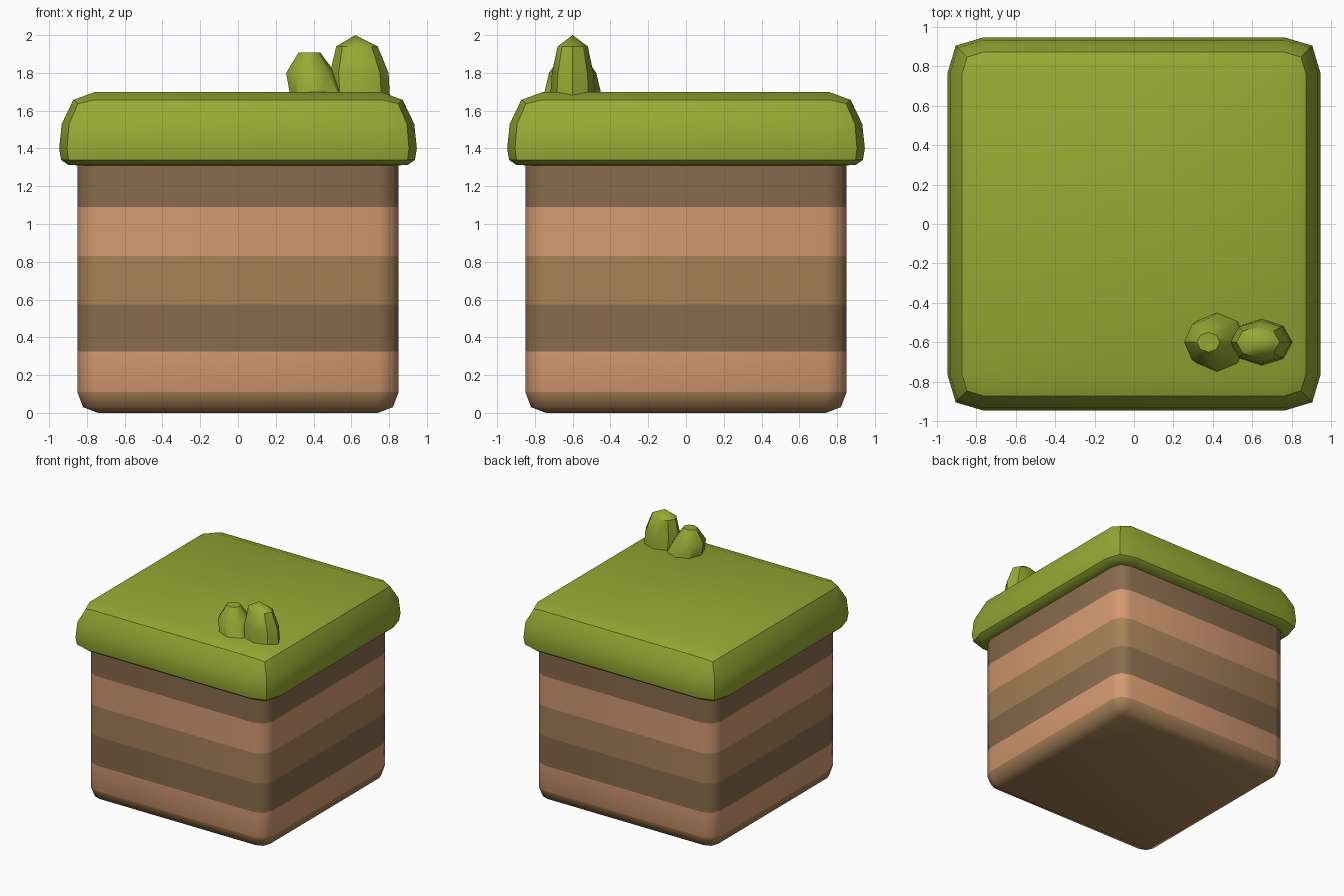
import bpy, bmesh, math

if "Cube" in bpy.data.objects:
    bpy.data.objects.remove(bpy.data.objects["Cube"])


def material(name, rgb):
    m = bpy.data.materials.new(name)
    m.diffuse_color = (*rgb, 1)
    m.use_nodes = True
    m.node_tree.nodes["Principled BSDF"].inputs["Base Color"].default_value = m.diffuse_color
    return m


GRASS = material("grass", (0.305, 0.40, 0.034))
CLAY = material("clay", (0.66, 0.32, 0.165))
SOIL = material("soil", (0.39, 0.22, 0.095))
DARK = material("dark_soil", (0.25, 0.148, 0.073))


def rounded_square(half, z, start, bulge, drop=0.0):
    """Square ring with two-segment corners; drop lowers the corner middles."""
    s = min(start, half)
    mid = s + (half - s) * bulge
    corner = [(half, s, z), (mid, mid, z - drop), (s, half, z)]
    ring = []
    for _ in range(4):
        ring += corner
        corner = [(-y, x, h) for x, y, h in corner]
    return ring


def oval(cx, cy, z, rx, ry, n=8):
    return [(cx + rx * math.cos(2 * math.pi * i / n),
             cy + ry * math.sin(2 * math.pi * i / n), z) for i in range(n)]


def loft(name, rings, mats, angle, bands=None):
    """Skin the rings from bottom to top and close both ends."""
    bm = bmesh.new()
    rows = [[bm.verts.new(p) for p in r] for r in rings]
    n = len(rows[0])
    for k, (a, b) in enumerate(zip(rows, rows[1:])):
        for i in range(n):
            j = (i + 1) % n
            f = bm.faces.new((a[i], a[j], b[j], b[i]))
            f.material_index = bands[k] if bands else 0
    bottom = bm.faces.new(rows[0][::-1])
    top = bm.faces.new(rows[-1])
    if bands:
        bottom.material_index, top.material_index = bands[0], bands[-1]
    bmesh.ops.remove_doubles(bm, verts=bm.verts, dist=0.0005)
    bmesh.ops.recalc_face_normals(bm, faces=bm.faces)
    mesh = bpy.data.meshes.new(name)
    bm.to_mesh(mesh)
    bm.free()
    for m in mats:
        mesh.materials.append(m)
    ob = bpy.data.objects.new(name, mesh)
    bpy.context.collection.objects.link(ob)
    bpy.ops.object.select_all(action='DESELECT')
    ob.select_set(True)
    bpy.context.view_layer.objects.active = ob
    bpy.ops.object.shade_smooth_by_angle(angle=math.radians(angle))
    return ob


# Striped earth block
body = [(0.74, 0), (0.82, 0.03), (0.85, 0.11), (0.85, 0.325), (0.85, 0.575),
        (0.85, 0.83), (0.85, 1.09), (0.85, 1.34)]
loft("earth_block", [rounded_square(h, z, 0.74, 0.72) for h, z in body],
     [SOIL, CLAY, DARK], 50, bands=[0, 0, 1, 2, 0, 1, 2])

# Overhanging grass slab
cap = [(0.84, 1.31, 0), (0.90, 1.313, 0), (0.937, 1.34, 0), (0.947, 1.40, 0),
       (0.933, 1.53, 0), (0.872, 1.657, 0.02), (0.76, 1.698, 0)]
loft("grass_slab", [rounded_square(h, z, 0.765, 0.77, d) for h, z, d in cap],
     [GRASS], 35)

# Two faceted tufts near the front right corner
tall = [(0.65, 1.66, 0.155, 0.12), (0.642, 1.80, 0.155, 0.11),
        (0.63, 1.94, 0.11, 0.08), (0.62, 2.0, 0, 0)]
small = [(0.435, 1.66, 0.155, 0.158), (0.385, 1.80, 0.13, 0.125),
         (0.378, 1.907, 0.058, 0.05)]
for name, profile in (("tall_tuft", tall), ("small_tuft", small)):
    loft(name, [oval(cx, -0.6, z, rx, ry) for cx, z, rx, ry in profile],
         [GRASS], 40)
